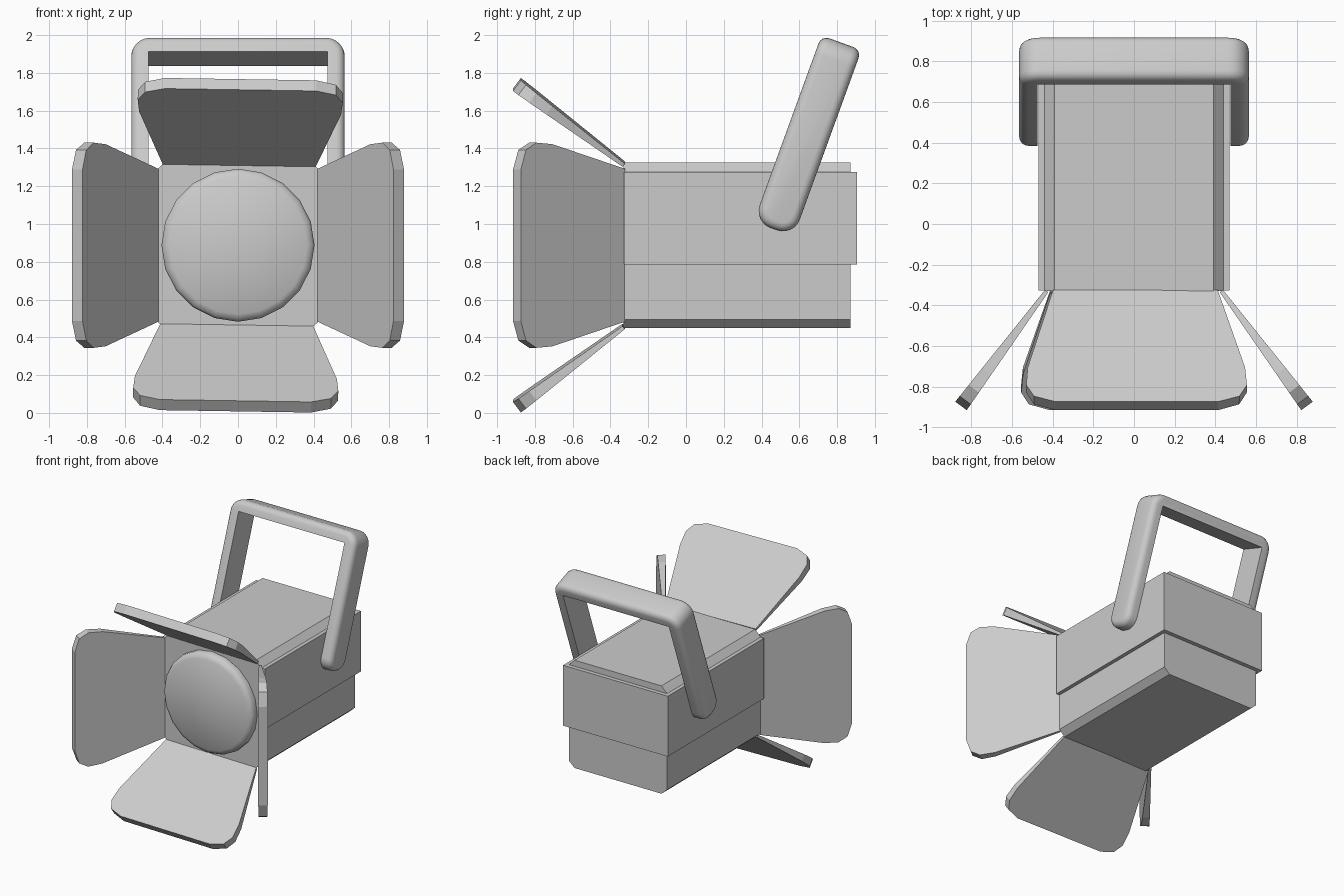
import bpy, bmesh, math
from mathutils import Vector, Matrix

if "Cube" in bpy.data.objects:
    bpy.data.objects.remove(bpy.data.objects["Cube"])

CZ = 0.8875      # height of the lamp axis
FRONT = -0.33    # front face of the housing


def finish(bm, name, smooth=None):
    bmesh.ops.recalc_face_normals(bm, faces=bm.faces)
    me = bpy.data.meshes.new(name)
    bm.to_mesh(me)
    bm.free()
    ob = bpy.data.objects.new(name, me)
    bpy.context.collection.objects.link(ob)
    if smooth:
        bpy.ops.object.select_all(action='DESELECT')
        ob.select_set(True)
        bpy.context.view_layer.objects.active = ob
        bpy.ops.object.shade_smooth_by_angle(angle=math.radians(smooth))
    return ob


def prism(pts, y0, y1):
    """Extrude an x/z outline from y0 to y1."""
    bm = bmesh.new()
    face = bm.faces.new([bm.verts.new((x, y0, z)) for x, z in pts])
    ext = bmesh.ops.extrude_face_region(bm, geom=[face])
    moved = [g for g in ext['geom'] if isinstance(g, bmesh.types.BMVert)]
    bmesh.ops.translate(bm, vec=(0, y1 - y0, 0), verts=moved)
    bmesh.ops.recalc_face_normals(bm, faces=bm.faces)
    return bm


# Housing: long box with chamfered long edges
half = [(0.39, 0.45), (0.44, 0.495), (0.44, 1.275), (0.39, 1.325)]
outline = half + [(-x, z) for x, z in reversed(half)]
finish(prism(outline, FRONT, 0.872), "housing")

# Wider upper cover around the housing
cover = [(-0.47, 0.785), (0.47, 0.785), (0.47, 1.275), (-0.47, 1.275)]
finish(prism(cover, FRONT + 0.002, 0.905), "upper_cover")

# Lens: shallow 20-sided dome with a rounded rim
bm = bmesh.new()
profile = [(0.405, 0.0), (0.405, -0.035), (0.393, -0.055), (0.365, -0.07), (0.0, -0.10)]
vs = [bm.verts.new((r, FRONT + y, CZ)) for r, y in profile]
es = [bm.edges.new(p) for p in zip(vs, vs[1:])]
bmesh.ops.spin(bm, geom=vs + es, cent=(0, 0, CZ), axis=(0, 1, 0),
               angle=math.tau, steps=20, use_merge=True)
bmesh.ops.remove_doubles(bm, verts=bm.verts, dist=1e-4)
lens = finish(bm, "lens", 60)


# Barn door flaps: wedge plates hinged round the front face
def flap(name, degrees):
    a = math.radians(degrees)
    tilt = math.radians(36.7)
    radial = Vector((math.sin(a), 0, math.cos(a)))
    wide = Vector((math.cos(a), 0, -math.sin(a)))
    fwd = Vector((0, -1, 0))
    along = radial * math.sin(tilt) + fwd * math.cos(tilt)
    normal = radial * math.cos(tilt) - fwd * math.sin(tilt)
    hinge = Vector((0, FRONT, CZ)) + radial * 0.43
    side = [(0, 0.405), (0.49, 0.535), (0.60, 0.543), (0.67, 0.505), (0.705, 0.40)]
    pts = side + [(l, -w) for l, w in reversed(side)]
    bm = bmesh.new()
    rings = []
    for s in (-1, 1):
        rings.append([bm.verts.new(hinge + along * l + wide * w
                                   + normal * s * (0.01 + 0.025 * l / 0.705))
                      for l, w in pts])
        bm.faces.new(rings[-1])
    n = len(pts)
    for i in range(n):
        j = (i + 1) % n
        bm.faces.new((rings[0][i], rings[0][j], rings[1][j], rings[1][i]))
    finish(bm, name)


for name, deg in (("top_flap", 0.9), ("right_flap", 90),
                  ("bottom_flap", 180.9), ("left_flap", 270)):
    flap(name, deg)

# Carrying handle: U-shaped bar with rounded outer edges, leaning back
W, T, L, D = 0.565, 0.09, 1.05, 0.113
u = [(-W, 0), (-W, L), (W, L), (W, 0), (W - T, 0), (W - T, L - T), (T - W, L - T), (T - W, 0)]
bm = prism(u, -D, D)


def edges_where(test):
    return [e for e in bm.edges if test(*[v.co for v in e.verts])]


# Round the arm ends and the two top corners
ends = edges_where(lambda p, q: max(p.z, q.z) < 0.01 and abs(p.y - q.y) < 1e-4)
bmesh.ops.bevel(bm, geom=ends, offset=0.095, segments=6, profile=0.5, affect='EDGES')
corners = edges_where(lambda p, q: min(p.z, q.z) > L - 0.01 and abs(p.x - q.x) < 1e-4
                      and abs(p.y - q.y) > 0.1)
bmesh.ops.bevel(bm, geom=corners, offset=0.10, segments=6, profile=0.5, affect='EDGES')

# Round the rim of the outer surface
bm.normal_update()


def is_outer(f):
    c = f.calc_center_median()
    return (abs(f.normal.y) < 0.01 and f.normal.z > -0.5
            and (abs(c.x) > W - T + 0.02 or c.z > L - T + 0.02))


rim = [e for e in bm.edges if sum(is_outer(f) for f in e.link_faces) == 1]
bmesh.ops.bevel(bm, geom=rim, offset=0.045, segments=4, profile=0.5, affect='EDGES')
bm.transform(Matrix.Translation((0, 0.464, 0.973)) @ Matrix.Rotation(math.radians(-20), 4, 'X'))
finish(bm, "handle", 35)
